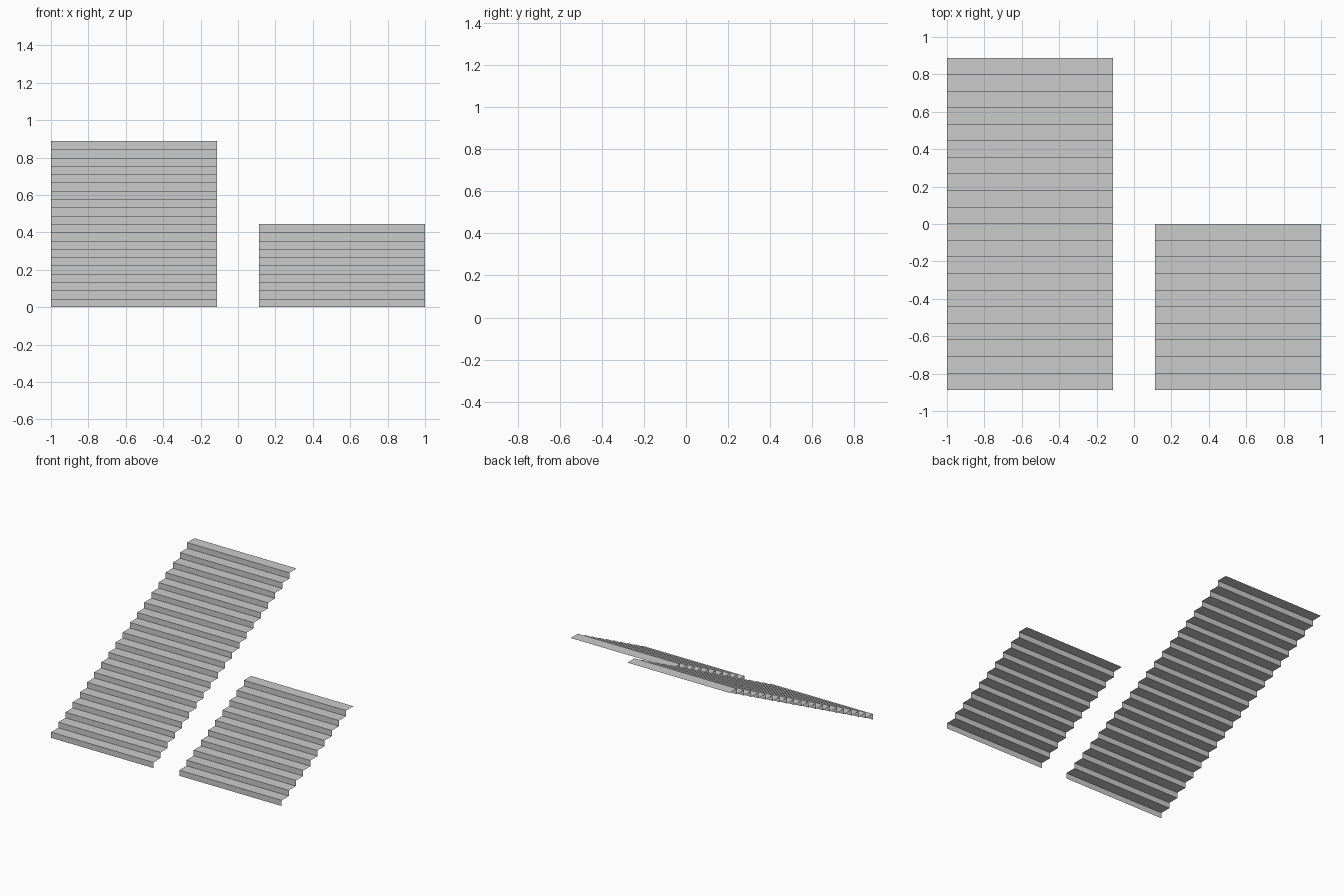
import bpy
import bmesh

if "Cube" in bpy.data.objects:
    bpy.data.objects.remove(bpy.data.objects["Cube"])

WIDTH = 0.887      # stair width
TREAD = 0.0887     # step depth
RISE = 0.04435     # step height
FRONT = -0.887     # y of the first riser


def stair_sheet(name, x_left, steps):
    """Open, zero-thickness folded sheet of alternating risers and treads."""
    profile = [(FRONT, 0.0)]
    for i in range(steps):
        profile.append((FRONT + i * TREAD, (i + 1) * RISE))
        profile.append((FRONT + (i + 1) * TREAD, (i + 1) * RISE))

    bm = bmesh.new()
    left = [bm.verts.new((x_left, y, z)) for y, z in profile]
    right = [bm.verts.new((x_left + WIDTH, y, z)) for y, z in profile]
    # normals face the front on risers and up on treads
    for i in range(len(profile) - 1):
        bm.faces.new((left[i], right[i], right[i + 1], left[i + 1]))

    mesh = bpy.data.meshes.new(name)
    bm.to_mesh(mesh)
    bm.free()
    obj = bpy.data.objects.new(name, mesh)
    bpy.context.collection.objects.link(obj)
    return obj


# tall flight on the left, half-height flight on the right
stair_sheet("long_staircase", -1.0, 20)
stair_sheet("short_staircase", 1.0 - WIDTH, 10)
